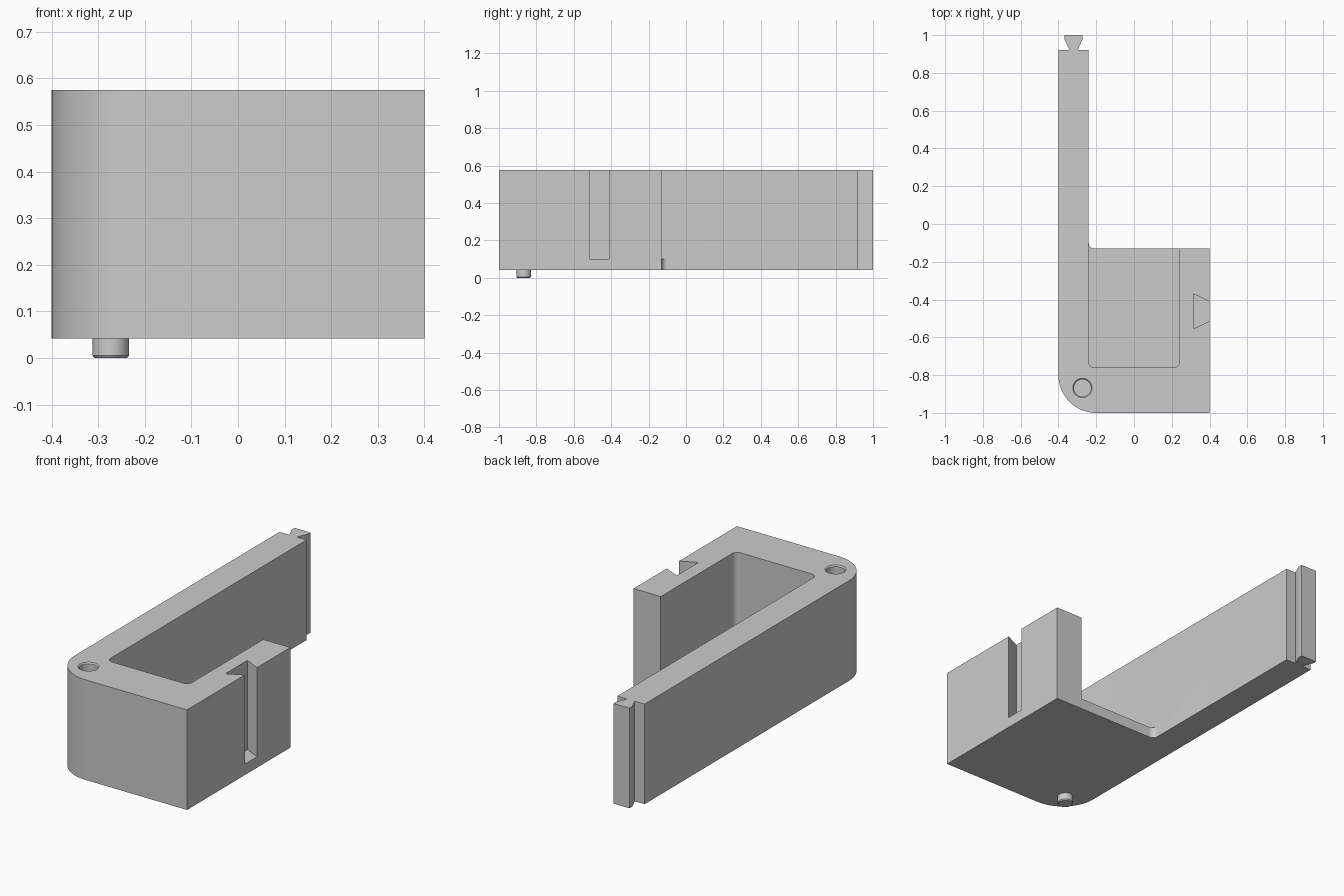
import bpy, bmesh, math

cube = bpy.data.objects.get("Cube")
if cube:
    bpy.data.objects.remove(cube, do_unlink=True)

BOTTOM, FLOOR, TOP = 0.042, 0.10, 0.575
PIN = (-0.273, -0.868)

grey = bpy.data.materials.new("plain grey")
grey.use_nodes = True
grey.diffuse_color = (0.6, 0.6, 0.6, 1)
grey.node_tree.nodes["Principled BSDF"].inputs["Base Color"].default_value = (0.6, 0.6, 0.6, 1)


def arc(cx, cy, r, start, end, n):
    steps = [math.radians(start + (end - start) * i / n) for i in range(n + 1)]
    return [(cx + r * math.cos(a), cy + r * math.sin(a)) for a in steps]


def loft(name, layers):
    """Solid through (outline, z) layers, capped at both ends."""
    bm = bmesh.new()
    rings = [[bm.verts.new((x, y, z)) for x, y in outline] for outline, z in layers]
    bm.faces.new(rings[0])
    bm.faces.new(rings[-1])
    n = len(rings[0])
    for a, b in zip(rings, rings[1:]):
        for i in range(n):
            j = (i + 1) % n
            bm.faces.new((a[i], a[j], b[j], b[i]))
    bmesh.ops.recalc_face_normals(bm, faces=bm.faces)
    mesh = bpy.data.meshes.new(name)
    bm.to_mesh(mesh)
    bm.free()
    mesh.materials.append(grey)
    obj = bpy.data.objects.new(name, mesh)
    bpy.context.collection.objects.link(obj)
    return obj


def activate(obj):
    bpy.ops.object.select_all(action="DESELECT")
    obj.select_set(True)
    bpy.context.view_layer.objects.active = obj


def cut(obj, cutter):
    cutter.hide_render = True
    mod = obj.modifiers.new("cut", "BOOLEAN")
    mod.operation, mod.solver, mod.object = "DIFFERENCE", "EXACT", cutter
    activate(obj)
    bpy.ops.object.modifier_apply(modifier=mod.name)
    bpy.data.objects.remove(cutter, do_unlink=True)


def circle(r):
    return arc(*PIN, r, 0, 352.5, 47)


# Body: rounded corner, long arm with a dovetail tongue, filleted floor edge
tongue = [(-0.24, 0.92), (-0.298, 0.92), (-0.273, 0.977), (-0.273, 1.0),
          (-0.367, 1.0), (-0.367, 0.977), (-0.342, 0.92), (-0.40, 0.92)]
outline = (arc(-0.2, -0.8, 0.2, 180, 270, 24) + [(0.4, -1.0), (0.4, -0.13)]
           + arc(-0.21, -0.10, 0.03, 270, 180, 8) + tongue)
body = loft("holder_body", [(outline, BOTTOM), (outline, TOP)])

# Open-backed pocket
pocket = (arc(-0.21, -0.73, 0.03, 180, 270, 8) + arc(0.21, -0.73, 0.03, 270, 360, 8)
          + [(0.24, 0.0), (-0.24, 0.0)])
cut(body, loft("pocket_cutter", [(pocket, FLOOR), (pocket, TOP + 0.1)]))

# Dovetail slot in the side wall
slot = [(0.42, -0.405), (0.315, -0.37), (0.315, -0.555), (0.42, -0.52)]
slot = [(0.315, -0.555), (0.42, -0.504), (0.42, -0.421), (0.315, -0.37)]
cut(body, loft("slot_cutter", [(slot, FLOOR), (slot, TOP + 0.1)]))

# Chamfered pin socket
cut(body, loft("socket_cutter", [(circle(0.045), TOP - 0.05), (circle(0.045), TOP - 0.006),
                                 (circle(0.051), TOP), (circle(0.051), TOP + 0.05)]))

# Chamfered locating pin underneath
pin = loft("locating_pin", [(circle(0.035), 0), (circle(0.039), 0.005), (circle(0.039), BOTTOM)])

for obj in (body, pin):
    activate(obj)
    bpy.ops.object.shade_smooth_by_angle(angle=math.radians(30))
